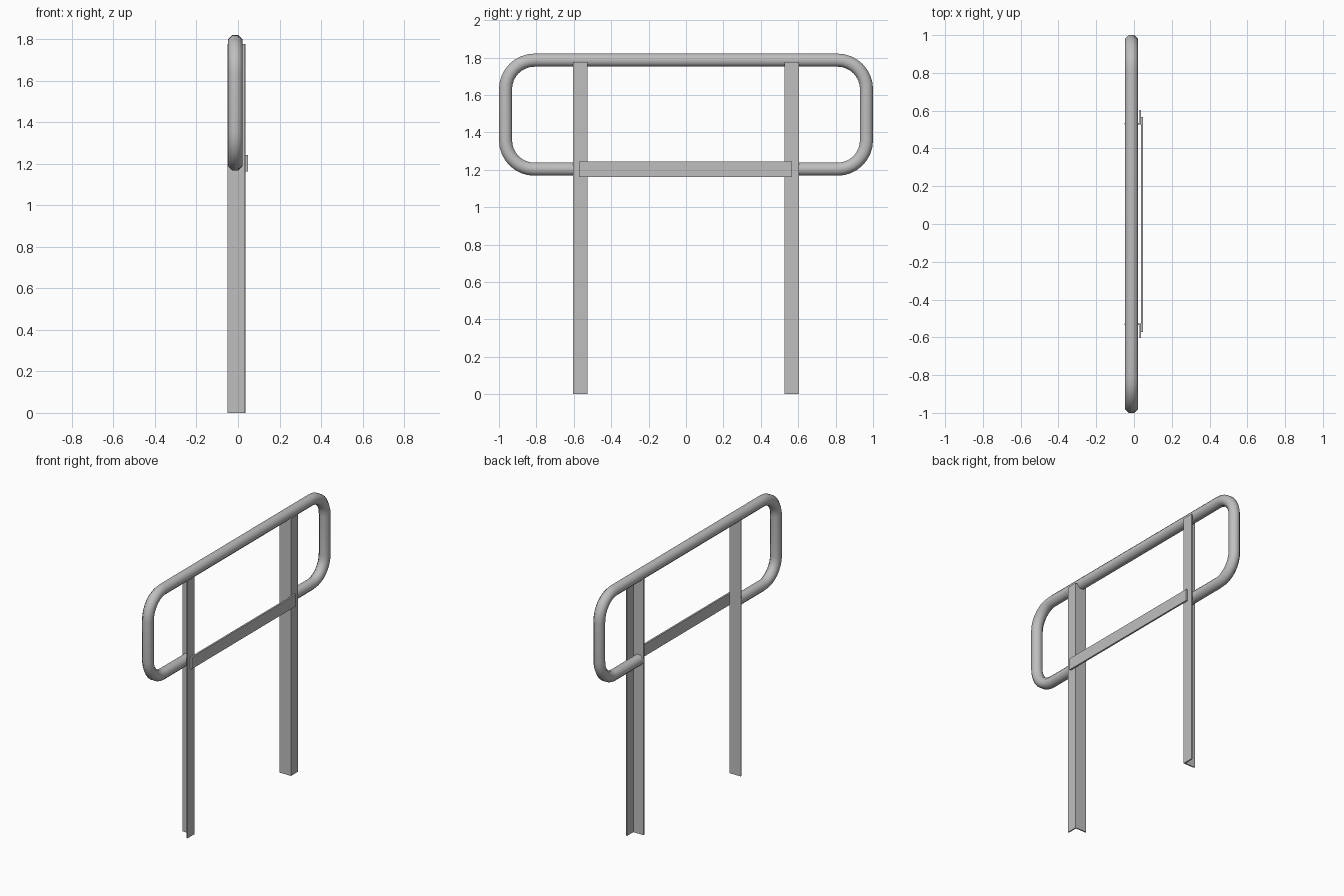
import bpy, bmesh, math
from mathutils import Vector

old = bpy.data.objects.get("Cube")
if old:
    bpy.data.objects.remove(old, do_unlink=True)

steel = bpy.data.materials.new("grey_steel")
steel.use_nodes = True
colour = (0.52, 0.52, 0.52, 1)
steel.diffuse_color = colour
steel.node_tree.nodes["Principled BSDF"].inputs["Base Color"].default_value = colour


def finish(bm, name):
    bmesh.ops.recalc_face_normals(bm, faces=bm.faces)
    mesh = bpy.data.meshes.new(name)
    bm.to_mesh(mesh)
    bm.free()
    mesh.materials.append(steel)
    obj = bpy.data.objects.new(name, mesh)
    bpy.context.collection.objects.link(obj)
    return obj


def extrude_profile(name, outline, z0, z1):
    bm = bmesh.new()
    face = bm.faces.new([bm.verts.new((x, y, z0)) for x, y in outline])
    top = bmesh.ops.extrude_face_region(bm, geom=[face])["geom"]
    bmesh.ops.translate(bm, vec=(0, 0, z1 - z0),
                        verts=[v for v in top if isinstance(v, bmesh.types.BMVert)])
    return finish(bm, name)


# Angle-iron posts: broad flange on +x, web on the inner edge
inner, outer, back, front, thick = 0.527, 0.604, -0.05, 0.036, 0.008
angle = [(back, inner), (front, inner), (front, outer), (front - thick, outer),
         (front - thick, inner + thick), (back, inner + thick)]
for name, side in (("front_post", -1), ("back_post", 1)):
    extrude_profile(name, [(x, side * y) for x, y in angle], 0, 1.777)

# Flat crossbar fixed across the posts
extrude_profile("crossbar", [(0.036, -0.573), (0.048, -0.573),
                             (0.048, 0.567), (0.036, 0.567)], 1.162, 1.243)

# Bent handrail tube: open loop ending at the two post webs
apothem, sides, bend, steps = 0.035, 8, 0.155, 8
low, high, end, tube_x = 1.203, 1.786, 0.965, -0.013
path = [(Vector((0, inner + thick, low)), Vector((0, 0, -1)))]
corners = [(1, low + bend, -90), (1, high - bend, 0),
           (-1, high - bend, 90), (-1, low + bend, 180)]
for side, z, start in corners:
    for i in range(steps + 1):
        a = math.radians(start + 90 * i / steps)
        out = Vector((0, math.cos(a), math.sin(a)))
        path.append((Vector((0, side * (end - bend), z)) + out * bend, out))
path.append((Vector((0, -inner - thick, low)), Vector((0, 0, -1))))

bm = bmesh.new()
radius = apothem / math.cos(math.pi / sides)
rings = []
for centre, out in path:
    ring = []
    for k in range(sides):
        a = 2 * math.pi * (k + 0.5) / sides
        offset = out * math.cos(a) + Vector((1, 0, 0)) * math.sin(a)
        ring.append(bm.verts.new(centre + Vector((tube_x, 0, 0)) + offset * radius))
    rings.append(ring)
for a, b in zip(rings, rings[1:]):
    for k in range(sides):
        n = (k + 1) % sides
        bm.faces.new((a[k], a[n], b[n], b[k]))
bm.faces.new(rings[0])
bm.faces.new(rings[-1])
rail = finish(bm, "handrail")
bpy.ops.object.select_all(action='DESELECT')
rail.select_set(True)
bpy.context.view_layer.objects.active = rail
bpy.ops.object.shade_smooth_by_angle(angle=math.radians(60))
